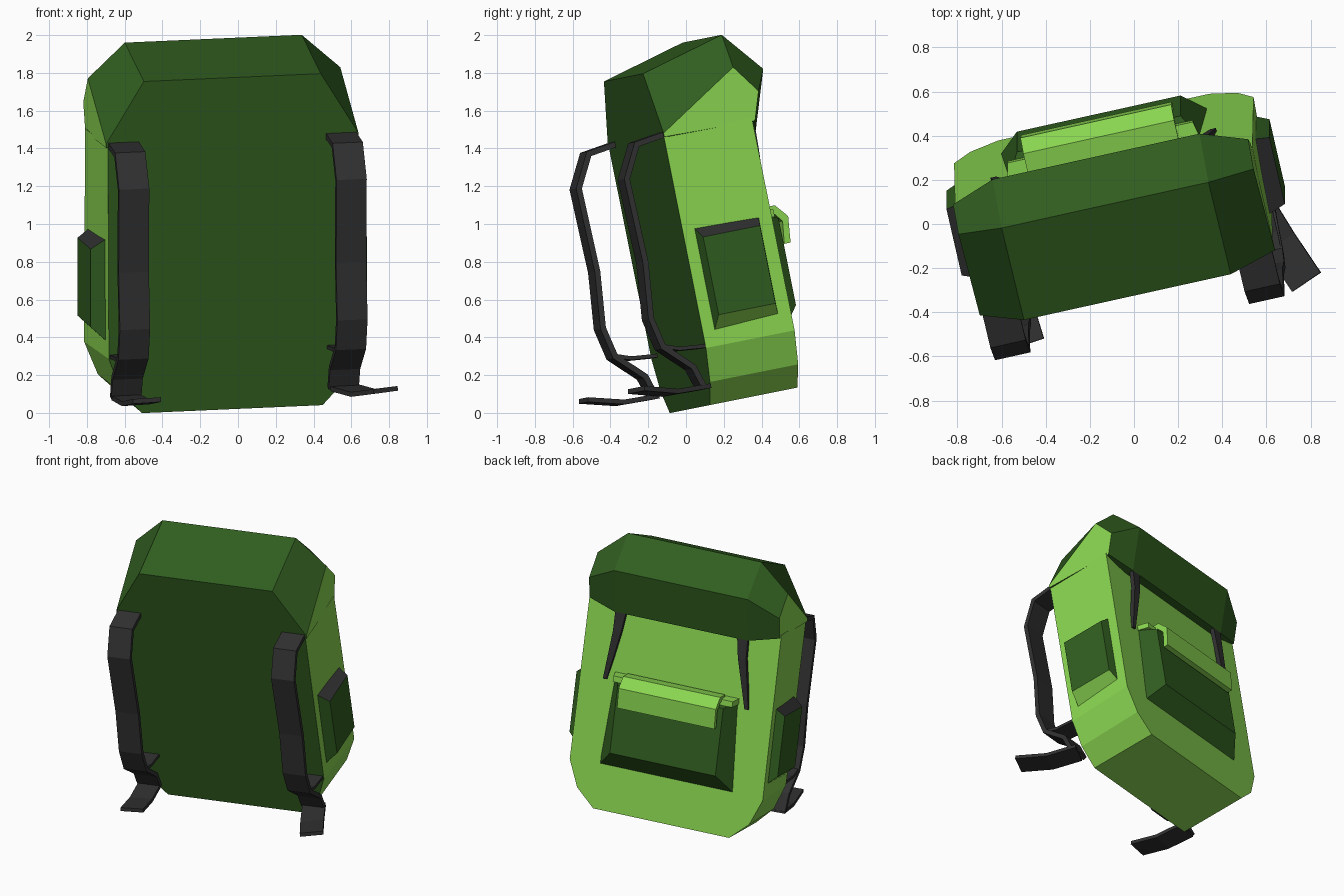
import bpy, bmesh, math
from mathutils import Matrix, Vector

if "Cube" in bpy.data.objects:
    bpy.data.objects.remove(bpy.data.objects["Cube"])

# Leaning pose of the whole pack: local x = width, y = depth, z = height
w = Vector((0, -0.196, 0.98)).normalized()
u = Vector((0.975, 0.216, 0.041))
u = (u - w * u.dot(w)).normalized()
v = w.cross(u)
POSE = Matrix.Translation((-0.03, 0.02, 0.02)) @ Matrix((u, v, w)).transposed().to_4x4()


def material(name, rgb):
    m = bpy.data.materials.new(name)
    m.diffuse_color = (*rgb, 1)
    m.use_nodes = True
    m.node_tree.nodes["Principled BSDF"].inputs["Base Color"].default_value = m.diffuse_color
    return m


DARK, LIGHT, BLACK = 0, 1, 2
MATS = [material("dark_green", (0.03, 0.11, 0.014)),
        material("light_green", (0.25, 0.66, 0.08)),
        material("black_webbing", (0.03, 0.03, 0.031))]


def finish(name, bm):
    bmesh.ops.recalc_face_normals(bm, faces=bm.faces)
    me = bpy.data.meshes.new(name)
    bm.to_mesh(me)
    bm.free()
    for m in MATS:
        me.materials.append(m)
    ob = bpy.data.objects.new(name, me)
    bpy.context.collection.objects.link(ob)
    ob.matrix_world = POSE
    return ob


def loft(name, rings, mat, start=None, end=None, special={}):
    """Skin closed rings; special maps a side index to another material."""
    bm = bmesh.new()
    vs = [[bm.verts.new(p) for p in r] for r in rings]
    n = len(rings[0])
    for a, b in zip(vs, vs[1:]):
        for i in range(n):
            j = (i + 1) % n
            f = bm.faces.new((a[i], a[j], b[j], b[i]))
            f.material_index = special.get(i, mat)
    for ring, m in ((vs[0], start), (vs[-1], end)):
        bm.faces.new(ring).material_index = mat if m is None else m
    return finish(name, bm)


def ribbon(name, pts, half, thick=0.03, angle=0.0, taper=1.0):
    """Flat webbing following a path, solidified."""
    bm = bmesh.new()
    rows = []
    for i, p in enumerate(pts):
        h = half * (1 + (taper - 1) * i / (len(pts) - 1))
        side = Vector((math.cos(angle), math.sin(angle), 0)) * h
        rows.append([bm.verts.new(Vector(p) - side), bm.verts.new(Vector(p) + side)])
    for a, b in zip(rows, rows[1:]):
        bm.faces.new((a[0], a[1], b[1], b[0])).material_index = BLACK
    ob = finish(name, bm)
    mod = ob.modifiers.new("thickness", 'SOLIDIFY')
    mod.thickness = thick
    mod.offset = 0
    mod.use_even_offset = True
    return ob


# Main body: rounded-bottom outline, dark front panel, light sides and back
def outline(half_pts, y):
    return [(x, y, z) for x, z in half_pts] + [(-x, y, z) for x, z in reversed(half_pts)]


front = [(0.49, 0), (0.605, 0.12), (0.67, 0.30), (0.675, 1.45)]
back = [(0.49, 0), (0.62, 0.12), (0.695, 0.30), (0.69, 1.45)]
loft("body", [outline(front, 0), outline(back, 0.485)], LIGHT, start=DARK)

# Lid with chamfered ends
lid_mid = [(0, 1.44), (0, 1.79), (0.46, 1.91), (0.645, 1.69), (0.54, 1.38)]
lid_end = [(0, 1.44), (0, 1.46), (0.44, 1.73), (0.55, 1.58), (0.50, 1.43)]
rings = [[(x, y, z) for y, z in prof] for x, prof in
         ((-0.685, lid_end), (-0.48, lid_mid), (0.48, lid_mid), (0.685, lid_end))]
loft("lid", rings, DARK, start=LIGHT, end=LIGHT)


# Back pocket, its lip and its folded flap
def rect_y(y, bottom, top, z0, z1):
    return [(-bottom, y, z0), (bottom, y, z0), (top, y, z1), (-top, y, z1)]


loft("back_pocket", [rect_y(0.47, 0.49, 0.45, 0.30, 0.94),
                     rect_y(0.59, 0.38, 0.38, 0.43, 0.90)], DARK)
loft("back_pocket_lip", [rect_y(0.47, 0.45, 0.45, 0.92, 0.96),
                         rect_y(0.56, 0.43, 0.43, 0.91, 0.95)], LIGHT)
flap = [(0.50, 0.97), (0.59, 0.97), (0.65, 0.90), (0.635, 0.76),
        (0.60, 0.76), (0.615, 0.88), (0.575, 0.93), (0.50, 0.93)]
loft("back_pocket_flap", [[(x, y, z) for y, z in flap] for x in (-0.35, 0.35)], LIGHT)


# Paired parts
STRAP = [(0.03, 1.455), (-0.15, 1.43), (-0.24, 1.26), (-0.23, 0.81), (-0.26, 0.51),
         (-0.225, 0.35), (-0.085, 0.215), (-0.05, 0.10)]


def rect_x(x, y0, y1, z0, z1):
    return [(x, y0, z0), (x, y1, z0), (x, y1, z1), (x, y0, z1)]


for s, side in ((-1, "left"), (1, "right")):
    # Side pocket with black rim and light underside
    loft(side + "_side_pocket", [rect_x(s * 0.67, 0.065, 0.42, 0.385, 0.935),
                                 rect_x(s * 0.75, 0.085, 0.40, 0.46, 0.88)],
         DARK, special={0: LIGHT, 2: BLACK})
    # Shoulder strap, lower anchor and loose tail
    x = s * 0.59
    ribbon(side + "_shoulder_strap", [(x, y, z) for y, z in STRAP], 0.082)
    ribbon(side + "_strap_anchor", [(x, 0.02, 0.31), (x, -0.14, 0.325), (x, -0.225, 0.355)], 0.075, 0.02)
    tip = 0.735 if s > 0 else -0.56
    ribbon(side + "_strap_tail", [(x, -0.04, 0.10), (x + (tip - x) * 0.45, -0.235, 0.105),
                                  (tip, -0.43, 0.155)], 0.078, 0.025, 0.38 if s > 0 else 0.1)
    # Lid strap running down to the back pocket
    ribbon(side + "_lid_strap", [(s * 0.43, 0.53, 1.50), (s * 0.45, 0.52, 1.25),
                                 (s * 0.51, 0.485, 0.90)], 0.045, 0.03, 0.0, 0.3)
